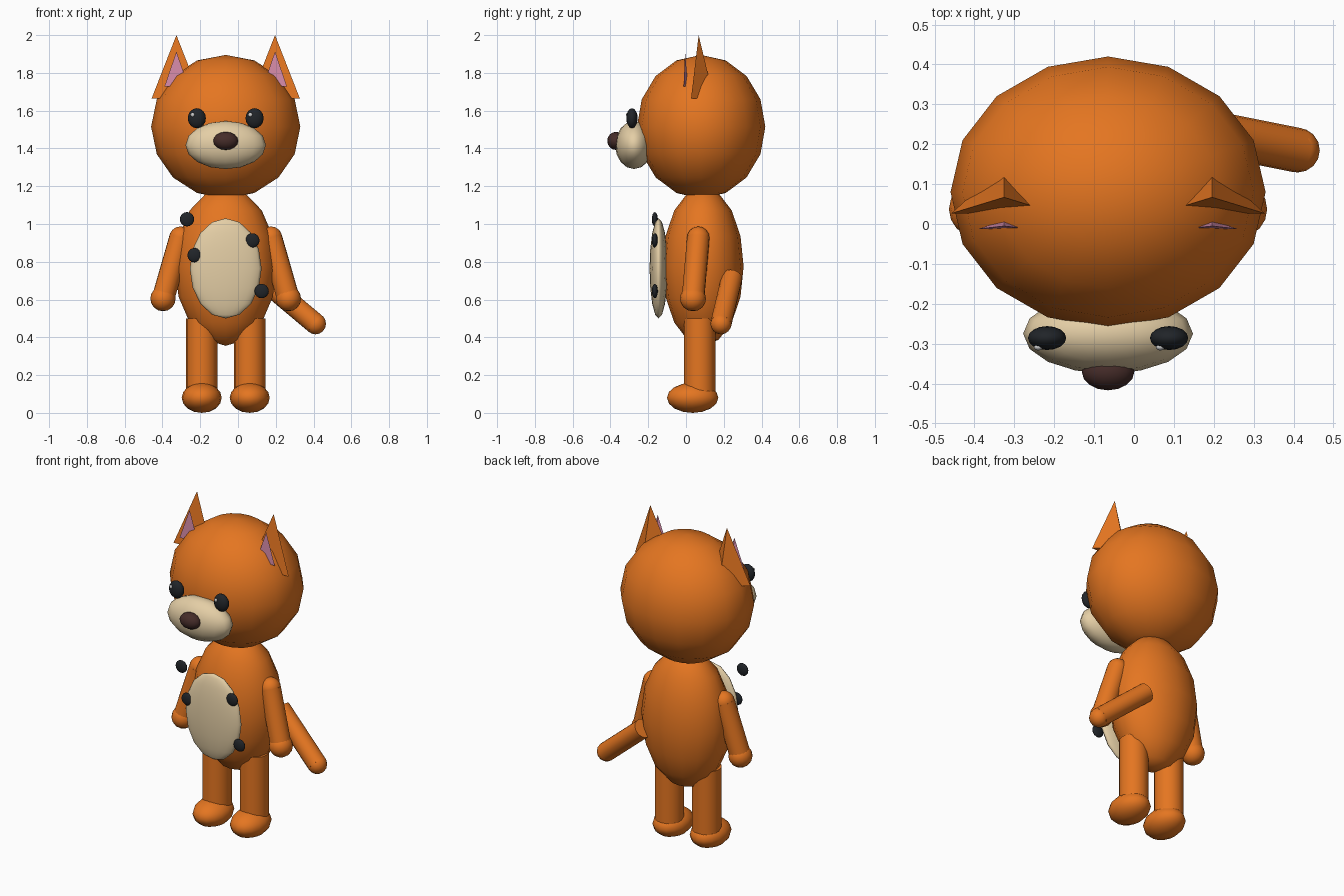
import bpy
from math import radians
from mathutils import Vector

if "Cube" in bpy.data.objects:
    bpy.data.objects.remove(bpy.data.objects["Cube"])

CX = -0.065  # the figure's own mirror plane


def material(name, rgb):
    m = bpy.data.materials.new(name)
    m.diffuse_color = (*rgb, 1)
    m.use_nodes = True
    m.node_tree.nodes["Principled BSDF"].inputs["Base Color"].default_value = m.diffuse_color
    return m


FUR = material("orange_fur", (0.78, 0.18, 0.015))
CREAM = material("cream", (0.78, 0.62, 0.38))
BLACK = material("black", (0.015, 0.018, 0.022))
BROWN = material("dark_brown", (0.06, 0.025, 0.022))
PINK = material("pink", (0.68, 0.26, 0.4))
WHITE = material("white", (0.95, 0.95, 0.95))


def finish(name, mat, smooth=True):
    ob = bpy.context.object
    ob.name = name
    ob.data.materials.append(mat)
    if smooth:
        bpy.ops.object.shade_smooth_by_angle(angle=radians(50))
    return ob


def ball(name, mat, loc, size):
    """Low-poly ellipsoid with given half sizes."""
    bpy.ops.mesh.primitive_uv_sphere_add(segments=16, ring_count=8, radius=1, location=loc)
    bpy.context.object.scale = size
    return finish(name, mat)


def rod(name, mat, a, b, r):
    """Cylinder between two points."""
    a, b = Vector(a), Vector(b)
    bpy.ops.mesh.primitive_cylinder_add(vertices=16, radius=r, depth=(b - a).length,
                                        location=(a + b) / 2)
    bpy.context.object.rotation_euler = (b - a).to_track_quat('Z', 'Y').to_euler()
    return finish(name, mat)


def spike(name, mat, x, y, z0, z1, r, flat):
    """Flattened three-sided cone, one corner pointing back."""
    bpy.ops.mesh.primitive_cone_add(vertices=3, radius1=r, radius2=0, depth=z1 - z0,
                                    location=(x, y, (z0 + z1) / 2))
    bpy.context.object.scale = (1, flat, 1)
    return finish(name, mat, smooth=False)


# Body and head
ball("body", FUR, (CX, 0.09, 0.775), (0.27, 0.215, 0.42))
ball("belly", CREAM, (CX, -0.145, 0.765), (0.19, 0.048, 0.265))
ball("head", FUR, (CX, 0.08, 1.515), (0.395, 0.34, 0.38))
ball("muzzle", CREAM, (CX, -0.275, 1.418), (0.213, 0.1, 0.127))
ball("nose", BROWN, (CX, -0.37, 1.44), (0.066, 0.047, 0.048))

# Mirrored parts
for side, s in (("left", -1), ("right", 1)):
    # Eyes
    ex = CX + s * 0.153
    ball(side + "_eye", BLACK, (ex, -0.286, 1.56), (0.048, 0.03, 0.053))
    ball(side + "_eye_glint", WHITE, (ex - 0.022, -0.309, 1.578), (0.011, 0.008, 0.011))
    # Ears
    x = CX + s * 0.261
    spike(side + "_ear", FUR, x, 0.067, 1.664, 2.0, 0.152, 0.53)
    spike(side + "_inner_ear", PINK, x, -0.005, 1.728, 1.913, 0.073, 0.2)
    # Arms
    shoulder = (CX + s * 0.24, 0.065, 0.925)
    hand = (CX + s * 0.332, 0.037, 0.605)
    rod(side + "_arm", FUR, shoulder, hand, 0.06)
    ball(side + "_shoulder", FUR, shoulder, (0.06, 0.06, 0.062))
    ball(side + "_hand", FUR, hand, (0.067, 0.069, 0.067))
    # Legs
    x = CX + s * 0.127
    rod(side + "_leg", FUR, (x, 0.072, 0.08), (x, 0.072, 0.5), 0.083)
    ball(side + "_foot", FUR, (x, 0.035, 0.08), (0.106, 0.136, 0.08))

# Tail
tip = (0.41, 0.185, 0.472)
rod("tail", FUR, (0.12, 0.243, 0.715), tip, 0.056)
ball("tail_tip", FUR, tip, (0.056, 0.056, 0.056))

# Dark spots on the chest
for i, (x, z) in enumerate([(-0.27, 1.025), (-0.23, 0.835), (0.076, 0.913), (0.125, 0.645)]):
    ball(f"spot_{i + 1}", BLACK, (x, -0.165, z), (0.038, 0.016, 0.038))
